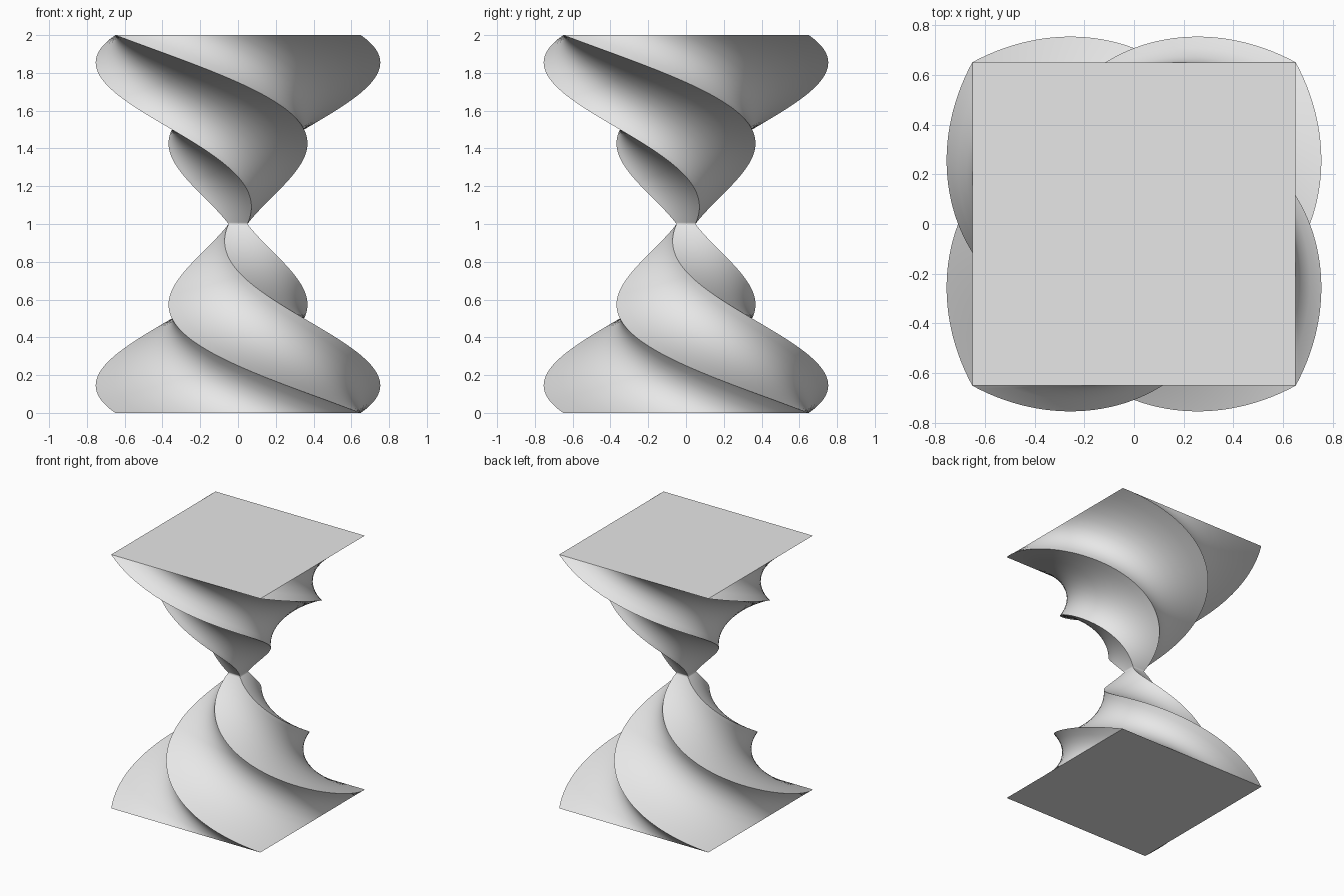
import bpy, bmesh, math

if "Cube" in bpy.data.objects:
    bpy.data.objects.remove(bpy.data.objects["Cube"])

HALF = 0.65      # half side of the end squares
WAIST = 0.05     # half side at the middle
HEIGHT = 2.0
ROWS = 240       # even, so one row falls on the waist
CUTS = 10        # segments along each side of the square

# Square outline, counter-clockwise, with half side 1
outline = []
for k in range(4):
    c, s = round(math.cos(k * math.pi / 2)), round(math.sin(k * math.pi / 2))
    for i in range(CUTS):
        t = -1 + 2 * i / CUTS
        outline.append((c * t + s, s * t - c))
n = len(outline)

# Stack of squares that shrink to the waist while turning one full turn
bm = bmesh.new()
rings = []
for r in range(ROWS + 1):
    z = HEIGHT * r / ROWS
    size = WAIST + (HALF - WAIST) * abs(z - 1)
    a = -2 * math.pi * r / ROWS
    ca, sa = math.cos(a) * size, math.sin(a) * size
    rings.append([bm.verts.new((x * ca - y * sa, x * sa + y * ca, z))
                  for x, y in outline])

# Twisted sides
for low, high in zip(rings, rings[1:]):
    for i in range(n):
        j = (i + 1) % n
        bm.faces.new((low[i], low[j], high[j], high[i])).smooth = True

# Flat end caps
bm.faces.new(rings[0][::-1])
bm.faces.new(rings[-1])

# Keep the four spiral corners and the cap rims crisp
bm.edges.index_update()
for ring_low, ring_high in zip(rings, rings[1:]):
    for k in range(0, n, CUTS):
        bm.edges.get((ring_low[k], ring_high[k])).smooth = False
for ring in (rings[0], rings[-1]):
    for i in range(n):
        bm.edges.get((ring[i], ring[(i + 1) % n])).smooth = False

mesh = bpy.data.meshes.new("twisted_column")
bm.to_mesh(mesh)
bm.free()

grey = bpy.data.materials.new("light grey")
grey.diffuse_color = (0.8, 0.8, 0.8, 1)
grey.use_nodes = True
grey.node_tree.nodes["Principled BSDF"].inputs["Base Color"].default_value = grey.diffuse_color
mesh.materials.append(grey)

column = bpy.data.objects.new("twisted_column", mesh)
bpy.context.collection.objects.link(column)
